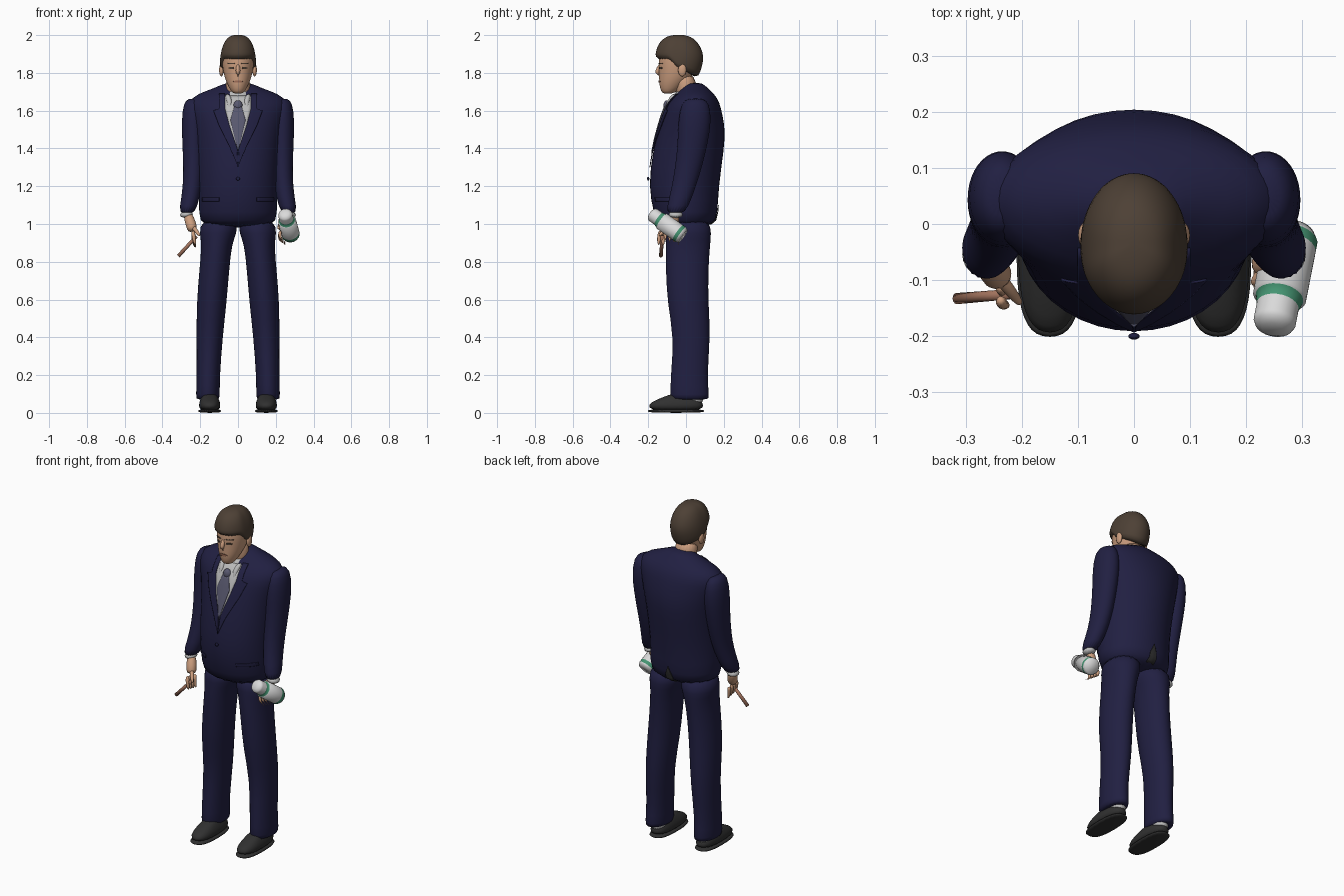
import bpy, bmesh, math
from mathutils import Vector
from mathutils.bvhtree import BVHTree

if "Cube" in bpy.data.objects:
    bpy.data.objects.remove(bpy.data.objects["Cube"])


def make_material(name, red, green, blue):
    mat = bpy.data.materials.new(name)
    mat.use_nodes = True
    mat.diffuse_color = (red, green, blue, 1)
    mat.node_tree.nodes["Principled BSDF"].inputs["Base Color"].default_value = (red, green, blue, 1)
    return mat


NAVY = make_material("navy cloth", 0.015, 0.014, 0.054)
SHIRT = make_material("shirt grey", 0.5, 0.5, 0.5)
TIE = make_material("tie slate", 0.1, 0.1, 0.16)
SKIN = make_material("skin", 0.6, 0.34, 0.21)
HAIR = make_material("brown hair", 0.075, 0.052, 0.036)
SHOE = make_material("black leather", 0.03, 0.03, 0.03)
WHITE = make_material("can white", 0.7, 0.7, 0.7)
GREEN = make_material("can green", 0.06, 0.3, 0.17)
CIGAR = make_material("cigar brown", 0.36, 0.17, 0.11)
LIPS = make_material("lip red", 0.36, 0.16, 0.1)


def oval(centre, rx, ry, u=Vector((1, 0, 0)), v=Vector((0, 1, 0)), sides=20, power=1):
    """Ring of points; a power under one makes it boxier."""
    ring = []
    for i in range(sides):
        c, s = math.cos(math.tau * i / sides), math.sin(math.tau * i / sides)
        ring.append(Vector(centre) + u * rx * math.copysign(abs(c) ** power, c)
                    + v * ry * math.copysign(abs(s) ** power, s))
    return ring


def finish(name, mesh_data, mats, subdiv=0, thickness=0):
    mesh = bpy.data.meshes.new(name)
    bmesh.ops.recalc_face_normals(mesh_data, faces=mesh_data.faces)
    mesh_data.to_mesh(mesh)
    mesh_data.free()
    for mat in mats:
        mesh.materials.append(mat)
    for poly in mesh.polygons:
        poly.use_smooth = True
    obj = bpy.data.objects.new(name, mesh)
    bpy.context.collection.objects.link(obj)
    if thickness:
        solid = obj.modifiers.new("thickness", 'SOLIDIFY')
        solid.thickness, solid.offset = thickness, 0
    if subdiv:
        smooth = obj.modifiers.new("smooth", 'SUBSURF')
        smooth.levels = smooth.render_levels = subdiv
    return obj


def skin_rings(name, rings, mats, subdiv=1, bands=()):
    """Bridge rings of points, cap both ends; bands lists spans using the second material."""
    bm = bmesh.new()
    loops = [[bm.verts.new(p) for p in ring] for ring in rings]
    for span, (low, high) in enumerate(zip(loops, loops[1:])):
        for i in range(len(low)):
            j = (i + 1) % len(low)
            face = bm.faces.new((low[i], low[j], high[j], high[i]))
            face.material_index = int(span in bands)
    bm.faces.new(loops[0][::-1])
    bm.faces.new(loops[-1])
    return finish(name, bm, mats, subdiv)


def loft(name, rows, mat, x_at=lambda z: 0, power=1):
    """Rows are height, y, half width, half depth; x_at gives the sideways centre by height."""
    return skin_rings(name, [oval((x_at(z), y, z), rx, ry, power=power) for z, y, rx, ry in rows], [mat])


def tube(name, points, radii, mats, bands=(), subdiv=1, sides=12):
    points = [Vector(p) for p in points]
    rings = []
    for i, p in enumerate(points):
        along = (points[min(i + 1, len(points) - 1)] - points[max(i - 1, 0)]).normalized()
        u = along.orthogonal().normalized()
        rings.append(oval(p, radii[i], radii[i], u, along.cross(u), sides))
    return skin_rings(name, rings, mats, subdiv, bands)


def ball(name, centre, size, mat):
    bm = bmesh.new()
    bmesh.ops.create_uvsphere(bm, u_segments=16, v_segments=10, radius=1)
    bmesh.ops.scale(bm, vec=size, verts=bm.verts)
    bmesh.ops.translate(bm, vec=centre, verts=bm.verts)
    return finish(name, bm, [mat])


def surface_of(obj):
    return BVHTree.FromObject(obj, bpy.context.evaluated_depsgraph_get())


def patch(name, surface, rows, mat, lift=0.004, facing=-1, columns=8, steps=5):
    """Thin plate laid on a surface; rows are height, left edge, right edge."""
    bm = bmesh.new()
    lines = []
    for low, high in zip(rows, rows[1:]):
        lines += [Vector(low).lerp(Vector(high), k / steps) for k in range(steps + 1)]
    grid = []
    for z, a, b in lines:
        line = []
        for k in range(columns + 1):
            x = a + (b - a) * k / columns
            hit = surface.ray_cast(Vector((x, facing, z)), Vector((0, -facing, 0)))[0]
            line.append(bm.verts.new((x, (hit.y if hit else 0) + facing * lift, z)))
        grid.append(line)
    for low, high in zip(grid, grid[1:]):
        for k in range(columns):
            bm.faces.new((low[k], low[k + 1], high[k + 1], high[k]))
    bmesh.ops.remove_doubles(bm, verts=bm.verts, dist=0.0002)
    return finish(name, bm, [mat], thickness=0.004)


def almond(name, surface, x, z, half_width, half_height, mat):
    rows = [(z - half_height, x - half_width / 2, x + half_width / 2), (z, x - half_width, x + half_width),
            (z + half_height, x - half_width / 2, x + half_width / 2)]
    return patch(name, surface, rows, mat, lift=0.002)


# Jacket body
jacket = loft("jacket_body", [
    (0.98, 0, 0.2, 0.15), (1.05, 0, 0.21, 0.17), (1.2, -0.015, 0.21, 0.19), (1.4, 0.015, 0.22, 0.19),
    (1.5, 0.03, 0.235, 0.18), (1.58, 0.035, 0.255, 0.16), (1.645, 0.04, 0.27, 0.14),
    (1.69, 0.05, 0.22, 0.1), (1.72, 0.045, 0.12, 0.07), (1.75, 0.045, 0.07, 0.04)], NAVY)
chest = surface_of(jacket)

# Shirt front, tie and jacket trim
patch("shirt_front", chest, [(1.39, 0, 0), (1.52, -0.045, 0.045), (1.61, -0.07, 0.07), (1.68, -0.07, 0.07)], SHIRT)
patch("tie_blade", chest, [(1.38, 0, 0), (1.55, -0.04, 0.04), (1.62, -0.02, 0.02)], TIE, lift=0.009)
ball("tie_knot", (0, -0.1, 1.625), (0.025, 0.02, 0.03), TIE)
patch("vent", chest, [(1, -0.03, 0.02), (1.05, -0.02, 0.02), (1.1, 0, 0)], SHOE, facing=1)
ball("jacket_button", (0, -0.2, 1.24), (0.01, 0.006, 0.01), NAVY)
for side in (-1, 1):
    patch("lapel", chest, [(z, side * inner, side * outer) for z, inner, outer in (
        (1.3, 0, 0), (1.4, 0.005, 0.04), (1.52, 0.045, 0.1), (1.6, 0.066, 0.13), (1.61, 0.068, 0.1),
        (1.69, 0.07, 0.1))], NAVY, lift=0.006)
    patch("pocket_flap", chest, [(z, side * 0.1, side * 0.19) for z in (1.12, 1.14)], NAVY, lift=0.002)

# Collar tilts down towards the chest
collar = []
for z, radius in ((1.63, 0.084), (1.68, 0.078), (1.73, 0.068)):
    collar.append([p + Vector((0, 0, 0.4 * p.y)) for p in oval((0, 0, z), radius, radius)])
skin_rings("shirt_collar", collar, [SHIRT])
for side in (-1, 1):
    tube("collar_wing", [(side * 0.06, -0.055, 1.69), (side * 0.04, -0.09, 1.645), (side * 0.05, -0.11, 1.59)],
         [0.012, 0.018, 0.004], [SHIRT])


def sleeve_row(z):
    """The sleeve swings forward and narrows to the wrist, with a rounded shoulder."""
    cap = min(1, math.sqrt((1.67 - z) / 0.04))
    drop = z - 1.05
    return z, 0.05 - 0.3 * (1.65 - z) ** 2, cap * (0.045 + 0.04 * drop), cap * (0.054 + 0.07 * drop)


# Sleeves, trousers, socks and shoes
for side, label in ((-1, "right"), (1, "left")):
    def arm_x(z):
        return side * (0.235 + 0.6 * max(0, 1.3 - z) ** 2)

    def leg_x(z):
        return side * (0.16 - 0.06 * z * z)

    def foot_x(z):
        return side * 0.15

    loft(label + "_sleeve", [sleeve_row(1.045 + 0.1 * i) for i in range(7)] + [sleeve_row(1.665)], NAVY, arm_x)
    loft(label + "_cuff", [(z, -0.054, 0.036, 0.04) for z in (1.07, 1.03)], SHIRT, arm_x)
    loft(label + "_trouser_leg", [
        (0.07, 0.02, 0.06, 0.1), (0.08, 0.02, 0.064, 0.105), (0.2, 0.015, 0.062, 0.097), (0.4, 0.033, 0.07, 0.098),
        (0.58, 0.01, 0.08, 0.11), (0.75, 0.005, 0.08, 0.113), (0.9, 0.01, 0.08, 0.12),
        (0.945, 0.015, 0.1, 0.12), (1.03, 0.01, 0.1, 0.12)], NAVY, leg_x)
    loft(label + "_sock", [(z, 0.04, 0.045, 0.055) for z in (0.03, 0.12)], SHIRT, foot_x)
    loft(label + "_sole", [(z, -0.053, 0.06, 0.15) for z in (0, 0.01, 0.02)], SHOE, foot_x, power=0.75)
    loft(label + "_shoe_upper", [
        (0.01, -0.053, 0.056, 0.147), (0.045, -0.053, 0.058, 0.147), (0.065, -0.045, 0.052, 0.125),
        (0.09, -0.03, 0.04, 0.075), (0.1, -0.03, 0.03, 0.05)], SHOE, foot_x, power=0.8)

# Head and neck
loft("neck", [(1.62, 0.015, 0.062, 0.055), (1.71, 0, 0.064, 0.055), (1.8, -0.01, 0.066, 0.06)], SKIN)
head = loft("head", [
    (1.69, -0.097, 0.022, 0.022), (1.7, -0.09, 0.036, 0.042), (1.74, -0.073, 0.058, 0.07),
    (1.78, -0.055, 0.073, 0.088), (1.83, -0.045, 0.083, 0.1), (1.88, -0.04, 0.088, 0.107),
    (1.94, -0.04, 0.078, 0.09), (1.97, -0.04, 0.04, 0.05)], SKIN)
face = surface_of(head)
tube("nose", [(0, -0.132, 1.85), (0, -0.145, 1.825), (0, -0.156, 1.797), (0, -0.138, 1.78)],
     [0.008, 0.011, 0.016, 0.011], [SKIN])
almond("lips", face, 0, 1.754, 0.026, 0.006, LIPS)
for side in (-1, 1):
    ball("ear", (side * 0.088, -0.02, 1.815), (0.012, 0.022, 0.034), SKIN)
    almond("eye", face, side * 0.035, 1.826, 0.016, 0.005, HAIR)
    almond("eyebrow", face, side * 0.035, 1.85, 0.022, 0.003, HAIR)

# Hair cap: high fringe, lower at the sideburns and nape
hair = []
for step in range(9):
    t = math.pi / 2 * step / 8.2
    ring = []
    for p in oval((0, 0, 0), 0.1, 0.13, sides=32):
        back = p.y / 0.13
        rear = max(0, back)
        low = 1.875 - 0.065 * min(1, max(0, 3 * back + 1.3)) - 0.05 * rear
        z = low + (2.002 - low) * math.sin(t)
        width = math.cos(t) ** 0.7 * (1 - max(0, 1.88 - z) * (0.6 + 1.8 * rear))
        width *= 1 + 0.12 * rear * math.sin(2 * t)
        ring.append(Vector((p.x * width, p.y * width - 0.034, z)))
    hair.append(ring)
skin_rings("hair", hair, [HAIR])


def hand(label, wrist, knuckles, bend, tip, thumb_tip):
    """Palm tapering from the wrist, four bent fingers side by side, and a thumb."""
    wrist, knuckles, bend, tip, thumb_tip = map(Vector, (wrist, knuckles, bend, tip, thumb_tip))
    middle = wrist.lerp(knuckles, 0.6)
    tube(label + "_palm", [wrist, middle, knuckles], [0.025, 0.03, 0.028], [SKIN])
    for finger in range(4):
        shift = Vector((0, 0.023, -0.005)) * (finger - 1.5)
        tube(label + "_finger", [knuckles + shift, bend + shift, tip + shift], [0.012, 0.011, 0.007], [SKIN], sides=8)
    tube(label + "_thumb", [middle, middle.lerp(thumb_tip, 0.6), thumb_tip], [0.015, 0.012, 0.007], [SKIN], sides=8)


# Right hand holding a cigar
hand("right", (-0.268, -0.055, 1.06), (-0.238, -0.1, 0.96), (-0.235, -0.11, 0.92), (-0.225, -0.11, 0.88),
     (-0.2, -0.145, 0.935))
tube("cigar", [(-0.22, -0.125, 0.935), (-0.316, -0.133, 0.83)], [0.009, 0.01], [CIGAR], subdiv=0)

# Left hand cradling a spray can from the inner side
hand("left", (0.268, -0.055, 1.06), (0.226, -0.075, 0.96), (0.216, -0.075, 0.92), (0.255, -0.075, 0.895),
     (0.21, -0.11, 0.975))
start, end = Vector((0.248, -0.188, 1.058)), Vector((0.282, -0.015, 0.935))
profile = [(0, 0.02), (0.04, 0.034), (0.08, 0.038), (0.24, 0.038), (0.33, 0.043), (0.34, 0.048),
           (0.84, 0.048), (0.93, 0.048), (1, 0.04)]
tube("spray_can", [start.lerp(end, t) for t, r in profile], [r for t, r in profile],
     [WHITE, GREEN], bands=(3, 6), subdiv=0, sides=24)
